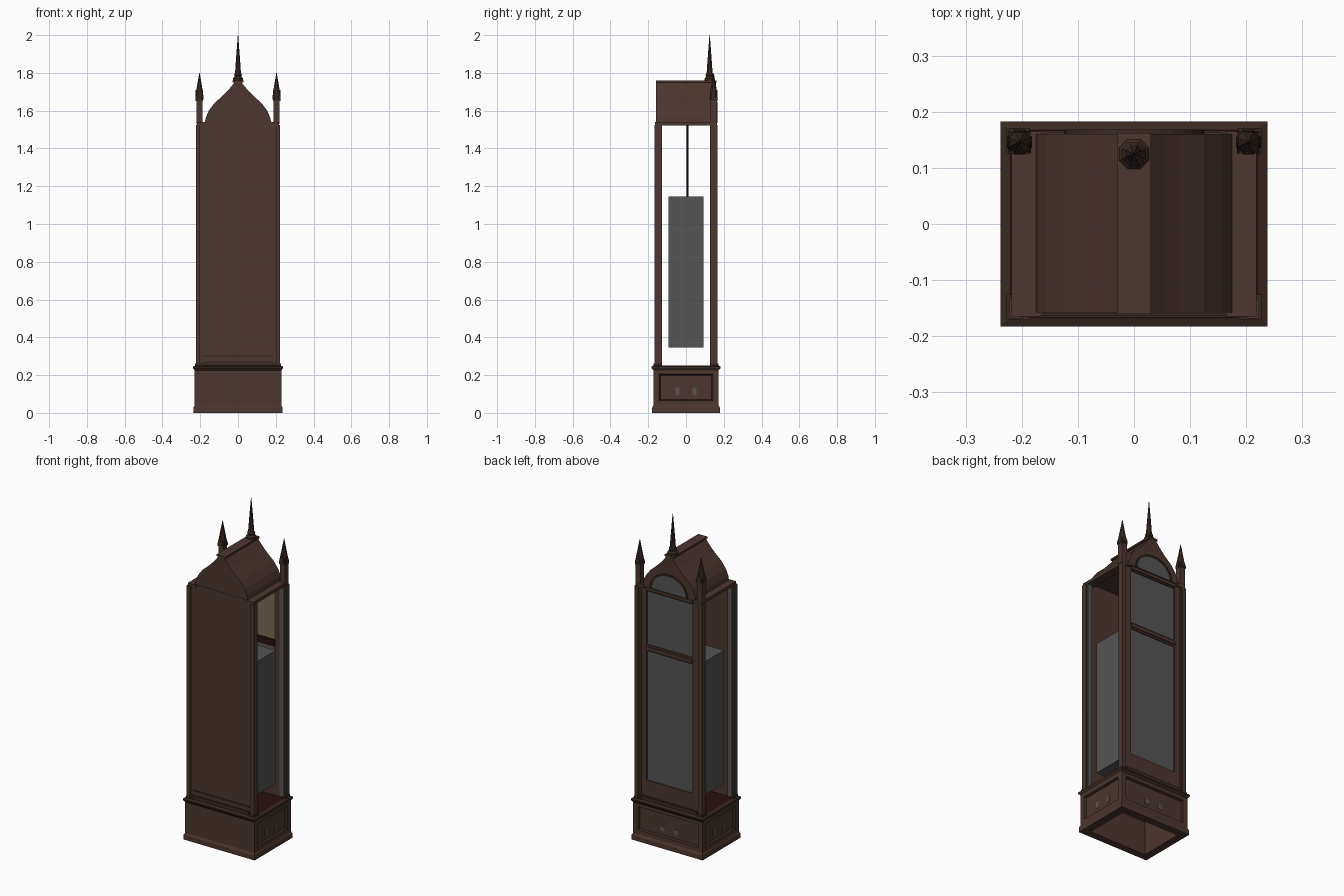
import bpy, bmesh, math
from mathutils import Matrix, Vector

if "Cube" in bpy.data.objects:
    bpy.data.objects.remove(bpy.data.objects["Cube"])


def material(name, rgb):
    m = bpy.data.materials.new(name)
    m.use_nodes = True
    m.diffuse_color = (*rgb, 1)
    m.node_tree.nodes["Principled BSDF"].inputs["Base Color"].default_value = (*rgb, 1)
    return m


WOOD = material("walnut brown", (0.072, 0.037, 0.028))
DARK = material("dark walnut", (0.042, 0.022, 0.016))
RED = material("deep mahogany", (0.025, 0.005, 0.005))
GREY = material("smoky grey", (0.09, 0.09, 0.09))
TAN = material("tan", (0.2, 0.145, 0.09))
BLACK = material("black", (0.01, 0.01, 0.01))


def finish(name, bm, *mats):
    bmesh.ops.recalc_face_normals(bm, faces=bm.faces)
    me = bpy.data.meshes.new(name)
    bm.to_mesh(me)
    bm.free()
    ob = bpy.data.objects.new(name, me)
    bpy.context.collection.objects.link(ob)
    for m in mats:
        me.materials.append(m)
    return ob


def box(name, x, y, z, mat):
    """Box between the given (low, high) pairs."""
    bm = bmesh.new()
    lo, hi = Vector((x[0], y[0], z[0])), Vector((x[1], y[1], z[1]))
    bmesh.ops.create_cube(bm, size=1, matrix=Matrix.Translation((lo + hi) / 2)
                          @ Matrix.Diagonal((*(hi - lo), 1)))
    return finish(name, bm, mat)


def side(s, a, b):
    return tuple(sorted((s * a, s * b)))


def prism(name, outline, y0, y1, mat):
    """Extrude an x-z outline along y."""
    bm = bmesh.new()
    face = bm.faces.new([bm.verts.new((x, y0, z)) for x, z in outline])
    new = bmesh.ops.extrude_face_region(bm, geom=[face])["geom"]
    bmesh.ops.translate(bm, vec=(0, y1 - y0, 0),
                        verts=[v for v in new if isinstance(v, bmesh.types.BMVert)])
    return finish(name, bm, mat)


def turned(name, profile, sides, centre, mat):
    """Stack of rings with (radius, z), corners facing the diagonals."""
    bm = bmesh.new()
    rings = []
    for r, z in profile:
        angles = [math.tau * (i + 0.5) / sides for i in range(sides)]
        rings.append([bm.verts.new((centre[0] + r * math.cos(a), centre[1] + r * math.sin(a), z))
                      for a in angles])
    for a, b in zip(rings, rings[1:]):
        for i in range(sides):
            j = (i + 1) % sides
            bm.faces.new((a[i], a[j], b[j], b[i]))
    bm.faces.new(rings[0])
    bm.faces.new(rings[-1])
    bmesh.ops.remove_doubles(bm, verts=bm.verts, dist=0.0002)
    return finish(name, bm, mat)


def frustum(name, levels, mat):
    """Stacked rectangles (half x, half y, z), open at both ends."""
    bm = bmesh.new()
    rings = [[bm.verts.new((sx * x, sy * y, z)) for sx, sy in ((1, 1), (-1, 1), (-1, -1), (1, -1))]
             for x, y, z in levels]
    for a, b in zip(rings, rings[1:]):
        for i in range(4):
            j = (i + 1) % 4
            bm.faces.new((a[i], a[j], b[j], b[i]))
    return finish(name, bm, mat)


# Hollow base cabinet with recessed panels on three sides
bm = bmesh.new()
bmesh.ops.create_cube(bm, size=1, matrix=Matrix.Translation((0, 0, 0.135))
                      @ Matrix.Diagonal((0.46, 0.345, 0.2, 1)))
bm.faces.ensure_lookup_table()
panels = [f for f in bm.faces if abs(f.normal.x) > 0.9 or f.normal.y > 0.9]
bmesh.ops.delete(bm, geom=[f for f in bm.faces if abs(f.normal.z) > 0.9], context='FACES_ONLY')
bmesh.ops.inset_individual(bm, faces=panels, thickness=0.043)
rim = bmesh.ops.inset_individual(bm, faces=panels, thickness=0.009, depth=-0.012)["faces"]
for f in rim:
    f.material_index = 1
finish("base_cabinet", bm, WOOD, DARK)

frustum("base_plinth", [(0.19, 0.135, 0), (0.236, 0.179, 0), (0.236, 0.179, 0.028),
                        (0.23, 0.1725, 0.04)], WOOD)
frustum("plinth_inside", [(0.19, 0.135, 0), (0.19, 0.135, 0.2)], WOOD)
frustum("base_cornice", [(0.23, 0.1725, 0.225), (0.238, 0.183, 0.238), (0.238, 0.183, 0.246),
                         (0.222, 0.168, 0.252)], DARK)
box("cabinet_floor", (-0.222, 0.222), (-0.168, 0.168), (0.238, 0.252), RED)

# Small grey inlays on the recessed base panels
for s in (-1, 1):
    for t in (-1, 1):
        box("side_inlay", side(s, 0.216, 0.2205), side(t, 0.035, 0.055), (0.095, 0.135), GREY)
    box("front_inlay", side(s, 0.03, 0.06), (0.159, 0.163), (0.095, 0.125), GREY)

# Corner columns, their beads, grey inner faces and capitals
for s in (-1, 1):
    for t in (-1, 1):
        box("column", side(s, 0.187, 0.216), side(t, 0.128, 0.16), (0.25, 1.53), WOOD)
        box("column_bead", side(s, 0.2, 0.223), side(t, 0.135, 0.168), (0.25, 1.525), WOOD)
        box("column_inner_face", side(s, 0.189, 0.216), side(t, 0.126, 0.129), (0.26, 1.52), GREY)
        box("column_foot", side(s, 0.185, 0.227), side(t, 0.126, 0.171), (0.25, 0.262), DARK)
    box("eave", side(s, 0.165, 0.218), (-0.165, 0.165), (1.522, 1.54), WOOD)

# Back panel with stepped skirting
box("back_panel", (-0.19, 0.19), (-0.16, -0.135), (0.25, 1.54), WOOD)
box("back_skirting", (-0.187, 0.187), (-0.167, -0.16), (0.25, 0.275), DARK)
box("back_skirting_bead", (-0.187, 0.187), (-0.164, -0.16), (0.295, 0.305), DARK)

# Door frame and panes
for s in (-1, 1):
    box("door_stile", side(s, 0.153, 0.19), (0.13, 0.156), (0.25, 1.54), WOOD)
for z0, z1 in ((0.25, 0.37), (1.145, 1.185), (1.505, 1.54)):
    box("door_rail", (-0.155, 0.155), (0.13, 0.156), (z0, z1), WOOD)
box("middle_rail_back", (-0.155, 0.155), (0.126, 0.131), (1.145, 1.185), RED)
box("middle_rail_bead", (-0.155, 0.155), (0.156, 0.163), (1.155, 1.175), WOOD)
box("upper_rail_bead", (-0.155, 0.155), (0.156, 0.163), (1.513, 1.53), WOOD)
box("door_skirting", (-0.187, 0.187), (0.156, 0.167), (0.25, 0.275), DARK)
box("lower_pane", (-0.155, 0.155), (0.142, 0.149), (0.365, 1.15), GREY)
box("upper_pane", (-0.155, 0.155), (0.142, 0.149), (1.18, 1.51), GREY)
box("upper_pane_backing", (-0.155, 0.155), (0.134, 0.141), (1.18, 1.51), TAN)

# Ogee hood running front to back, with a flat ridge cap
half = [(0.176, 1.535), (0.17, 1.565), (0.155, 1.6), (0.125, 1.64),
        (0.085, 1.675), (0.055, 1.705), (0.03, 1.735), (0.015, 1.755)]
ogee = half + [(-x, z) for x, z in reversed(half)]
prism("hood", ogee, -0.158, 0.16, WOOD)
box("ridge_cap", (-0.03, 0.03), (-0.16, 0.162), (1.75, 1.76), WOOD)

# Arched pane and moulding on the hood front
arc = [(math.cos(math.pi * i / 16), math.sin(math.pi * i / 16)) for i in range(17)]
prism("arched_pane", [(0.115 * c, 1.535 + 0.1 * s) for c, s in arc], 0.158, 0.164, GREY)
prism("arch_moulding", [(0.125 * c, 1.535 + 0.11 * s) for c, s in arc]
      + [(0.115 * c, 1.535 + 0.1 * s) for c, s in reversed(arc)], 0.158, 0.168, DARK)

# Front pinnacles: square shaft, four gablets and a tapering spire
for s in (-1, 1):
    cx, cy = s * 0.204, 0.146
    box("pinnacle_shaft", (cx - 0.017, cx + 0.017), (cy - 0.017, cy + 0.017), (1.53, 1.66), WOOD)
    gable = [(-0.02, 1.65), (0.02, 1.65), (0.02, 1.665), (0, 1.71), (-0.02, 1.665)]
    for turn in (0, math.pi / 2):
        ob = prism("pinnacle_gablet", gable, -0.02, 0.02, DARK)
        ob.location = (cx, cy, 0)
        ob.rotation_euler.z = turn
    turned("pinnacle_spire", [(0.024, 1.66), (0.02, 1.70), (0.001, 1.80)], 8, (cx, cy), DARK)

# Central spire
turned("central_spire", [(0.02, 1.72), (0.022, 1.755), (0.029, 1.76), (0.029, 1.77),
                         (0.02, 1.78), (0.023, 1.79), (0.017, 1.80), (0.011, 1.88),
                         (0.001, 2.0)], 8, (0, 0.125), DARK)

# Hanging weight block and its rod
box("weight_block", (-0.187, 0.187), (-0.092, 0.092), (0.345, 1.14), GREY)
box("weight_top", (-0.187, 0.187), (-0.092, 0.092), (1.14, 1.145), GREY)
turned("weight_rod", [(0.006, 1.14), (0.006, 1.54)], 8, (0, 0.008), BLACK)
